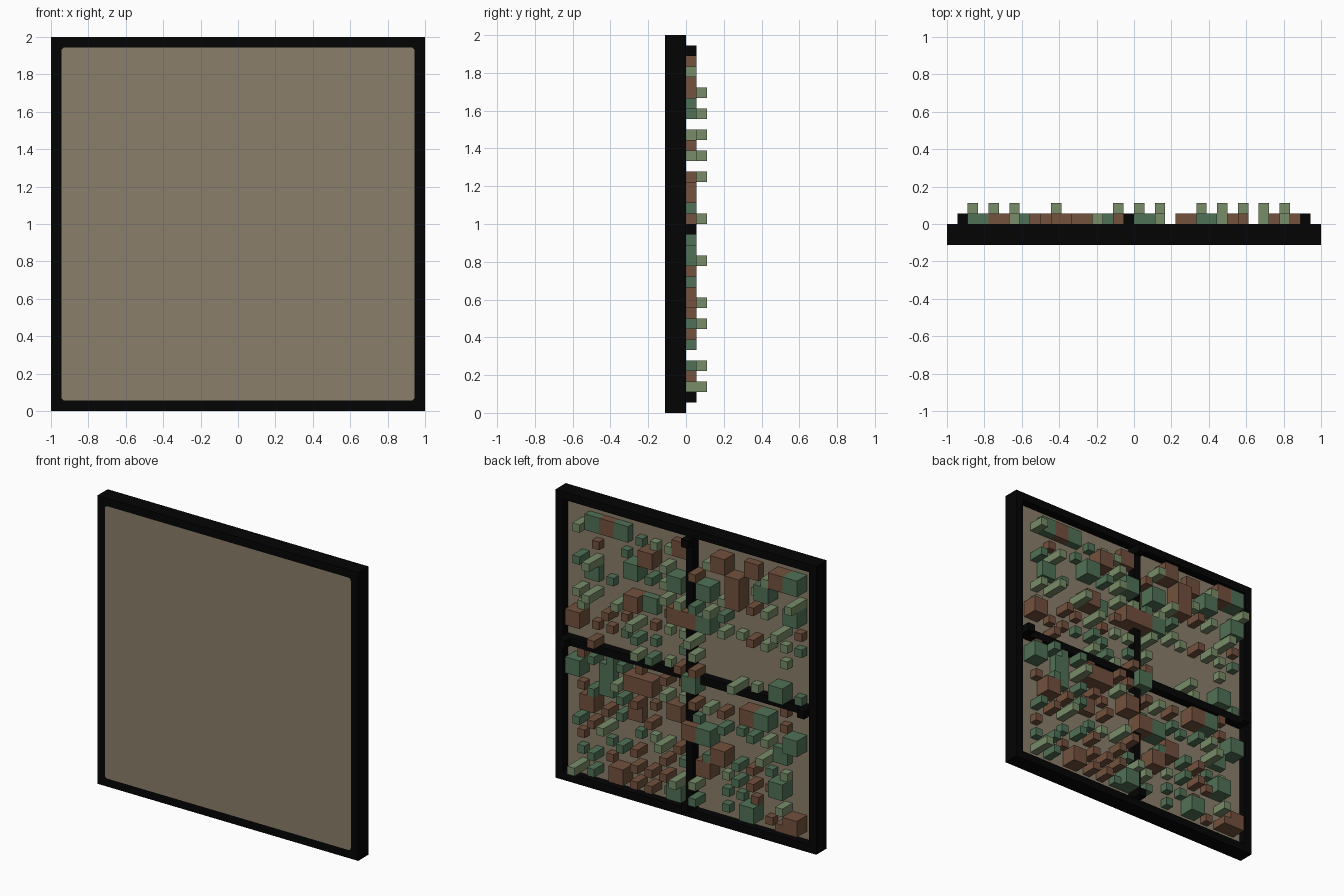
import bpy, bmesh, random

if "Cube" in bpy.data.objects:
    bpy.data.objects.remove(bpy.data.objects["Cube"])

V = 2 / 36          # one cell of the 36 x 36 board
random.seed(5)


def linear(c):
    c /= 255
    return c / 12.92 if c <= 0.04045 else ((c + 0.055) / 1.055) ** 2.4


def material(name, rgb):
    m = bpy.data.materials.new(name)
    m.use_nodes = True
    col = [linear(c) for c in rgb] + [1]
    m.diffuse_color = col
    bsdf = m.node_tree.nodes["Principled BSDF"]
    bsdf.inputs["Base Color"].default_value = col
    bsdf.inputs["Roughness"].default_value = 0.9
    return m


BLACK = material("black", (4, 4, 4))
TAN = material("tan", (138, 127, 106))
BROWN = material("brown", (115, 81, 61))
GREEN = material("green", (80, 113, 86))
LIGHT = material("light green", (120, 140, 104))


def add_box(bm, col, row, layer, w, h, d):
    """Box in cell units; layer 0 starts at the back of the panel, y = -V."""
    lo = (-1 + col * V, (layer - 1) * V, row * V)
    size = (w * V, d * V, h * V)
    for v in bmesh.ops.create_cube(bm, size=1)["verts"]:
        v.co = [lo[i] + (v.co[i] + 0.5) * size[i] for i in range(3)]


def build(name, boxes, mat):
    bm = bmesh.new()
    for b in boxes:
        add_box(bm, *b)
    me = bpy.data.meshes.new(name)
    bm.to_mesh(me)
    bm.free()
    me.materials.append(mat)
    ob = bpy.data.objects.new(name, me)
    bpy.context.collection.objects.link(ob)
    return ob


# Frame: four rails, with small fillers behind the rounded panel corners
rails = [(0, 0, -1, 36, 1, 2), (0, 35, -1, 36, 1, 2),
         (0, 1, -1, 1, 34, 2), (35, 1, -1, 1, 34, 2)]
fillers = [(c, r, -0.99, 0.4, 0.4, 0.9) for c in (1, 34.6) for r in (1, 34.6)]
build("frame", rails + fillers, BLACK)

# Panel: flush at the front, recessed at the back
panel = build("panel", [(1, 1, -1, 34, 34, 1)], TAN)
bm = bmesh.new()
bm.from_mesh(panel.data)
depth_edges = [e for e in bm.edges if abs(e.verts[0].co.y - e.verts[1].co.y) > V / 2]
bmesh.ops.bevel(bm, geom=depth_edges, offset=0.02, segments=3, profile=0.5,
                affect='EDGES')
bm.to_mesh(panel.data)
bm.free()

# Cross dividers with a raised cell at each end
build("cross_divider", [(17, 1, 0, 1, 34, 1), (1, 17, 0, 16, 1, 1), (18, 17, 0, 17, 1, 1),
                        (17, 1, 1, 1, 1, 1), (17, 34, 1, 1, 1, 1),
                        (1, 17, 1, 1, 1, 1), (34, 17, 1, 1, 1, 1)], BLACK)

# Large blocks, two cells wide: (column, row, depth)
big_brown = [(28, 32, 1), (18, 32, 1), (12, 32, 2), (10, 30, 2), (8, 32, 1), (4, 32, 2),
             (22, 30, 2), (32, 20, 2), (24, 24, 2), (18, 24, 2), (10, 28, 2),
             (24, 14, 2), (30, 10, 2), (18, 12, 2), (22, 14, 2), (8, 14, 2),
             (16, 10, 2), (12, 8, 2), (14, 6, 2), (26, 2, 2), (2, 2, 2), (24, 10, 1),
             (16, 24, 2)]
big_green = [(30, 32, 1), (26, 32, 1), (30, 26, 1), (24, 28, 2), (18, 28, 2),
             (6, 30, 2), (2, 32, 2), (14, 28, 2), (14, 24, 2), (2, 28, 2),
             (22, 24, 1), (32, 14, 2), (28, 14, 1), (28, 12, 1), (16, 16, 2),
             (4, 18, 2), (6, 14, 2), (14, 10, 2), (2, 12, 2), (4, 10, 1),
             (4, 6, 2), (18, 2, 2), (8, 2, 2)]
# Tall thin posts: (column, row)
posts = [(32, 2), (24, 22), (10, 18), (16, 22), (2, 30), (26, 14), (30, 24),
         (6, 10), (26, 24), (28, 8), (20, 8), (4, 26), (18, 4), (30, 28)]

taken = {(c, r) for c, r, d in big_brown + big_green} | set(posts)
brown = [(c, r, 0, 2, 2, d) for c, r, d in big_brown]
green = [(c, r, 0, 2, 2, d) for c, r, d in big_green]
light = [(c, r, 0, 1, 1, 3) for c, r in posts]

# Small blocks scattered over every second cell
for c in range(2, 34, 2):
    for r in range(2, 34, 2):
        bare = 6 <= c <= 14 and 18 <= r <= 22
        dense = c > 17 and r < 17
        chance = 0.08 if bare else 0.78 if dense else 0.6
        if (c, r) in taken or random.random() > chance:
            continue
        group = random.choices((brown, green, light), (0.42, 0.34, 0.24))[0]
        group.append((c, r, 0, 1, 1, random.choice((1, 2))))

build("brown_blocks", brown, BROWN)
build("green_blocks", green, GREEN)
build("light_green_blocks", light, LIGHT)
